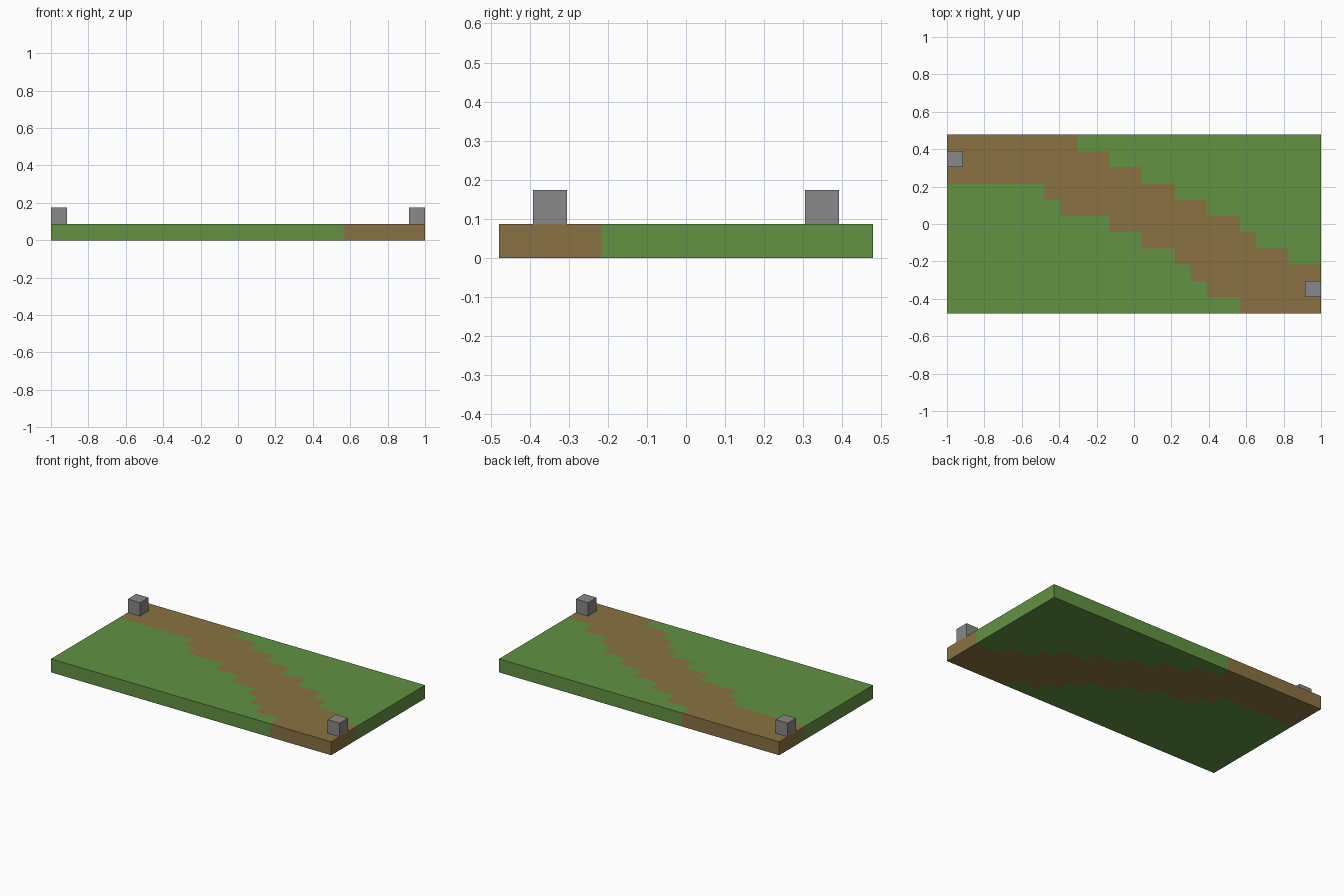
import bpy
import bmesh
from mathutils import Matrix, Vector

cube = bpy.data.objects.get("Cube")
if cube:
    bpy.data.objects.remove(cube, do_unlink=True)

COLS, ROWS = 23, 11
U = 2 / COLS                      # one block
HALF_X, HALF_Y = 1.0, ROWS * U / 2

# First and last path column for each row, from back to front
PATH = [(0, 8), (0, 10), (0, 12), (6, 14), (7, 16), (10, 18),
        (12, 19), (14, 21), (15, 23), (16, 23), (18, 23)]


def material(name, rgb):
    linear = [((c / 255 + 0.055) / 1.055) ** 2.4 for c in rgb]
    mat = bpy.data.materials.new(name)
    mat.use_nodes = True
    mat.diffuse_color = (*linear, 1)
    bsdf = next(n for n in mat.node_tree.nodes if n.type == "BSDF_PRINCIPLED")
    bsdf.inputs["Base Color"].default_value = (*linear, 1)
    return mat


grass = material("grass green", (98, 146, 66))
dirt = material("dirt brown", (138, 114, 67))
stone = material("stone grey", (136, 136, 136))


def add_object(name, bm, mats):
    mesh = bpy.data.meshes.new(name)
    bm.to_mesh(mesh)
    bm.free()
    for mat in mats:
        mesh.materials.append(mat)
    obj = bpy.data.objects.new(name, mesh)
    bpy.context.collection.objects.link(obj)
    return obj


def on_path(point):
    col = min(COLS - 1, max(0, int((point.x + HALF_X) / U)))
    row = min(ROWS - 1, max(0, int((HALF_Y - point.y) / U)))
    start, end = PATH[row]
    return start <= col < end


# Ground slab: block grid extruded down, stepped path coloured by column
bm = bmesh.new()
bmesh.ops.create_grid(bm, x_segments=COLS, y_segments=ROWS, size=1,
                      matrix=Matrix.Diagonal((HALF_X, HALF_Y, 1, 1)))
extruded = bmesh.ops.extrude_face_region(bm, geom=bm.faces[:], use_keep_orig=True)
top = [g for g in extruded["geom"] if isinstance(g, bmesh.types.BMVert)]
bmesh.ops.translate(bm, verts=top, vec=(0, 0, U))
bmesh.ops.recalc_face_normals(bm, faces=bm.faces)
for face in bm.faces:
    face.material_index = int(on_path(face.calc_center_median()))
# Merge blocks of the same colour into clean flat faces
bmesh.ops.dissolve_limit(bm, angle_limit=0.02, verts=bm.verts, edges=bm.edges,
                         delimit={"MATERIAL"})
add_object("ground_slab", bm, [grass, dirt])

# Stone marker at each end of the path
for name, side in (("right_marker_stone", -1), ("left_marker_stone", 1)):
    bm = bmesh.new()
    bmesh.ops.create_cube(bm, size=U)
    post = add_object(name, bm, [stone])
    post.location = Vector((side * (HALF_X - U / 2), -side * 4 * U, 1.5 * U))
